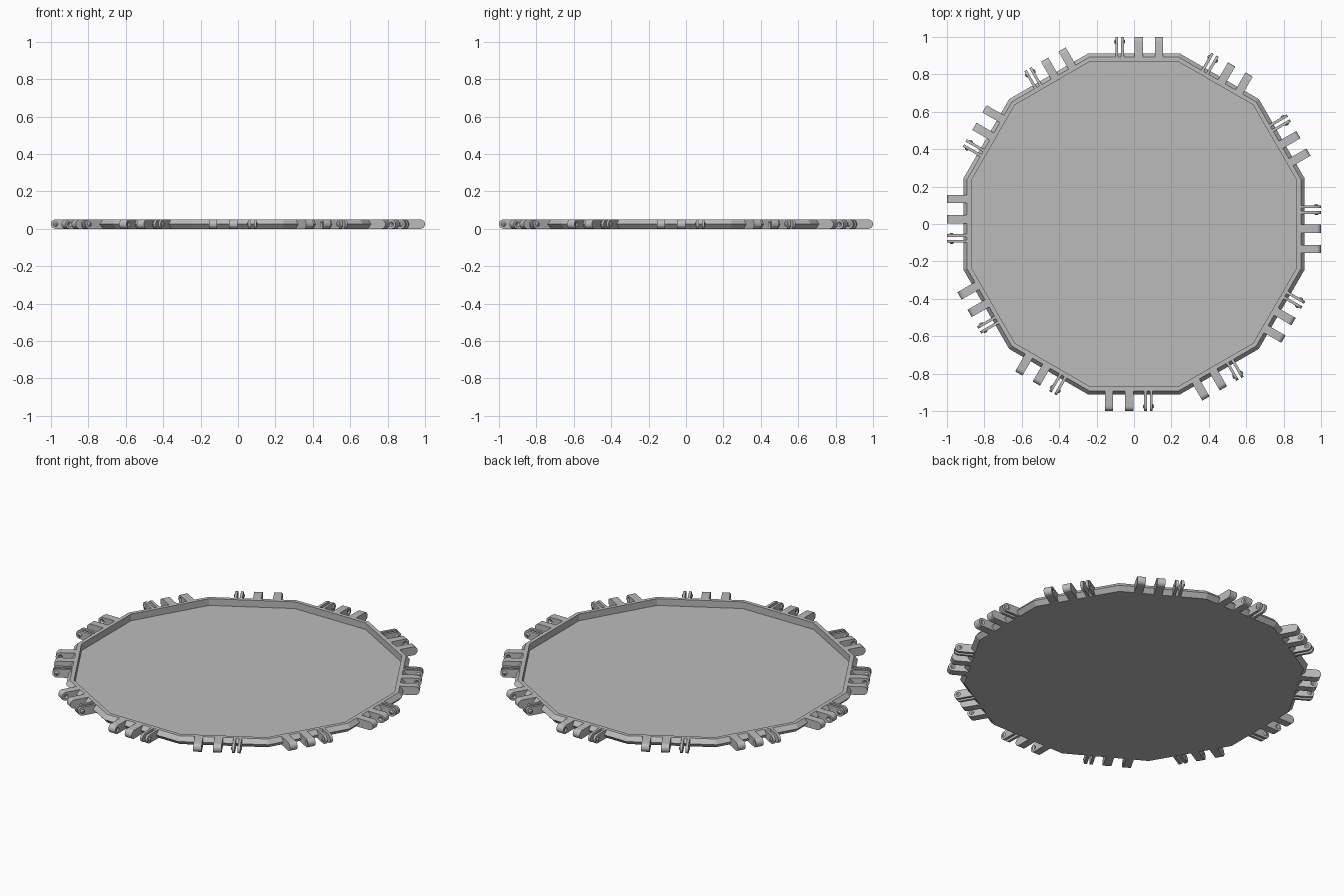
import bpy, bmesh, math
from mathutils import Matrix

if "Cube" in bpy.data.objects:
    bpy.data.objects.remove(bpy.data.objects["Cube"], do_unlink=True)

SIDES = 12
HALF = 0.025      # half the tray height
PIN_Y = -0.975    # hinge axis distance

grey = bpy.data.materials.new("plain_grey")
grey.use_nodes = True
grey.diffuse_color = (0.5, 0.5, 0.5, 1)
grey.node_tree.nodes["Principled BSDF"].inputs["Base Color"].default_value = (0.5, 0.5, 0.5, 1)


def loft(bm, rings):
    """Bridge equal-length rings of points and cap both ends."""
    rows = [[bm.verts.new(p) for p in ring] for ring in rings]
    n = len(rows[0])
    for a, b in zip(rows, rows[1:]):
        for i in range(n):
            j = (i + 1) % n
            bm.faces.new((a[i], a[j], b[j], b[i]))
    bm.faces.new(rows[0][::-1])
    bm.faces.new(rows[-1])


def to_mesh(bm, name):
    bmesh.ops.recalc_face_normals(bm, faces=bm.faces)
    mesh = bpy.data.meshes.new(name)
    bm.to_mesh(mesh)
    bm.free()
    mesh.materials.append(grey)
    return mesh


def add_object(name, mesh, turn=0.0):
    obj = bpy.data.objects.new(name, mesh)
    obj.matrix_world = Matrix.Rotation(turn, 4, "Z")
    bpy.context.collection.objects.link(obj)
    return obj


# Tray: twelve-sided shell, ridged outer wall, flat rim and thin floor
def polygon(apothem, z):
    r = apothem / math.cos(math.pi / SIDES)
    return [(r * math.cos((i + 0.5) * math.tau / SIDES),
             r * math.sin((i + 0.5) * math.tau / SIDES), z) for i in range(SIDES)]


bm = bmesh.new()
loft(bm, [polygon(a, z) for a, z in
          [(0.89, 0), (0.912, HALF), (0.892, 2 * HALF), (0.87, 2 * HALF), (0.87, 0.01)]])
add_object("tray", to_mesh(bm, "tray"))


# Hinge lug: rounded plate with an optional cone (bump or dimple) on each side
def lug_outline(x):
    pts = [(x, PIN_Y - HALF * math.cos(t), HALF + HALF * math.sin(t))
           for t in [math.radians(90 - 15 * i) for i in range(13)]]
    return pts + [(x, -0.885, HALF * (0.5 * k)) for k in range(5)]


def lug_circle(x, r):
    angles = [90 - 15 * i for i in range(13)] + [-120, -150, -180, -210, -240]
    return [(x, PIN_Y - r * math.cos(math.radians(a)), HALF + r * math.sin(math.radians(a)))
            for a in angles]


def add_lug(bm, x0, x1, cone0=0.0, cone1=0.0):
    rings = [lug_outline(x0), lug_outline(x1)]
    if cone0:
        rings = [lug_circle(x0 - cone0, 0.005), lug_circle(x0, 0.013)] + rings
    if cone1:
        rings += [lug_circle(x1, 0.013), lug_circle(x1 + cone1, 0.005)]
    loft(bm, rings)


# Two fingers with facing dimples
bm = bmesh.new()
add_lug(bm, -0.156, -0.111, cone1=-0.008)
add_lug(bm, -0.048, -0.003, cone0=-0.008)
fingers = to_mesh(bm, "hinge_fingers")

# Split clip with outward bumps
bm = bmesh.new()
add_lug(bm, 0.054, 0.069, cone0=0.007)
add_lug(bm, 0.085, 0.100, cone1=0.007)
clip = to_mesh(bm, "hinge_clip")

# Smooth the rounded ends while keeping creases
for name, mesh in (("hinge_fingers", fingers), ("hinge_clip", clip)):
    for i in range(SIDES):
        obj = add_object(f"{name}_{i + 1}", mesh, i * math.tau / SIDES)
    bpy.ops.object.select_all(action="DESELECT")
    obj.select_set(True)
    bpy.context.view_layer.objects.active = obj
    bpy.ops.object.shade_smooth_by_angle(angle=math.radians(30))
